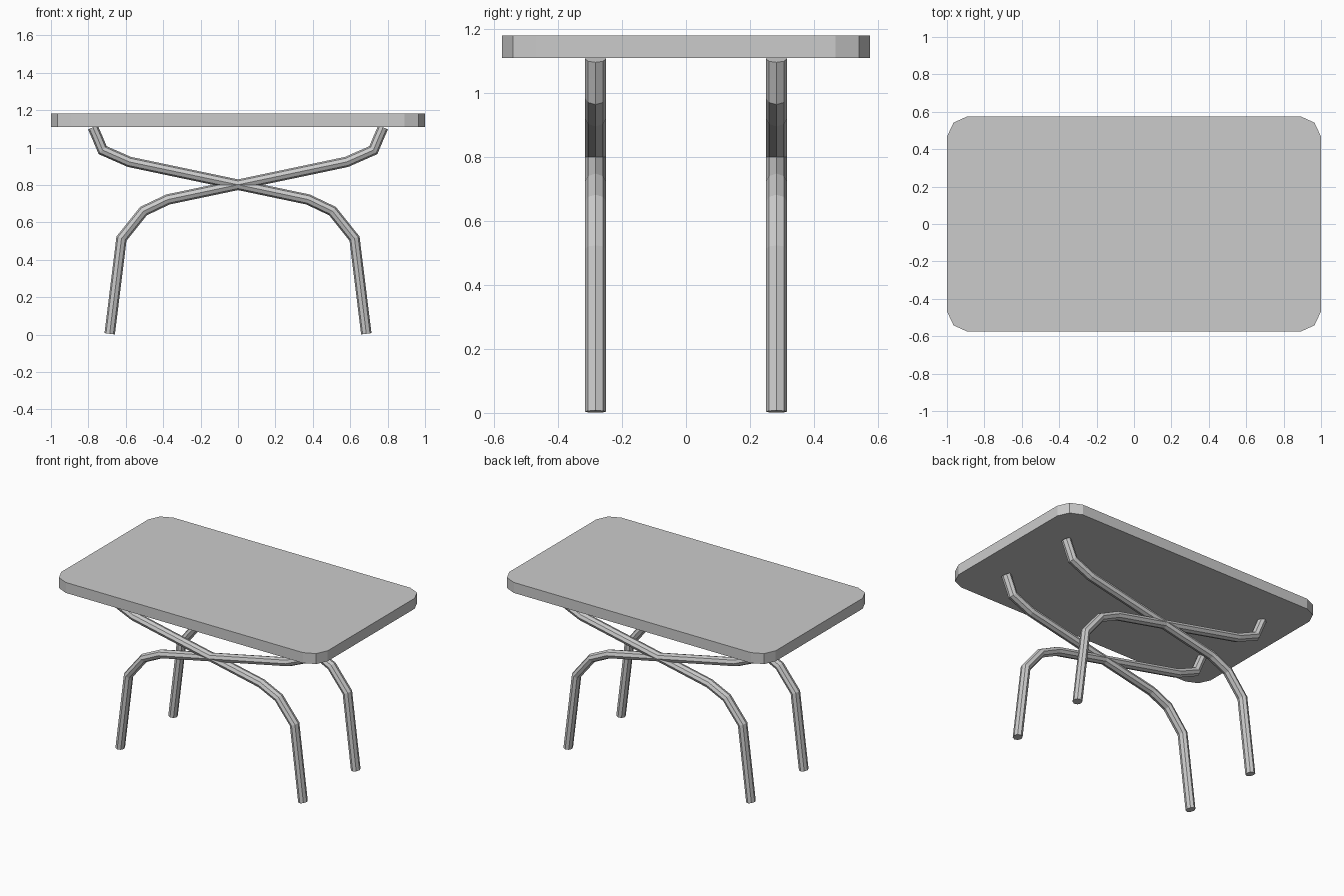
import bpy, bmesh, math
from mathutils import Vector

if "Cube" in bpy.data.objects:
    bpy.data.objects.remove(bpy.data.objects["Cube"])


def finish(name, bm):
    bmesh.ops.recalc_face_normals(bm, faces=bm.faces)
    mesh = bpy.data.meshes.new(name)
    bm.to_mesh(mesh)
    bm.free()
    obj = bpy.data.objects.new(name, mesh)
    bpy.context.collection.objects.link(obj)
    return obj


# Tabletop: slab with two-segment rounded corners
corner = [(1.0, 0.467), (0.965, 0.542), (0.89, 0.576)]
outline = []
for sx, sy in ((1, 1), (-1, 1), (-1, -1), (1, -1)):
    pts = [(sx * x, sy * y) for x, y in corner]
    outline += pts if sx * sy > 0 else pts[::-1]
bm = bmesh.new()
base = bm.faces.new([bm.verts.new((x, y, 1.11)) for x, y in outline])
top = bmesh.ops.extrude_face_region(bm, geom=[base], use_keep_orig=True)
bmesh.ops.translate(bm, vec=(0, 0, 0.071),
                    verts=[g for g in top["geom"] if isinstance(g, bmesh.types.BMVert)])
finish("tabletop", bm)

# Legs: bent eight-sided tubes swept along a path in the xz plane
PATH = [(-0.686, 0.004), (-0.623, 0.513), (-0.505, 0.660), (-0.375, 0.722),
        (0.581, 0.923), (0.724, 0.986), (0.752, 1.053), (0.776, 1.108)]
SIDES, HALF_WIDTH, HALF_DEPTH = 8, 0.028, 0.033


def leg(name, mirror, y):
    path = [Vector((mirror * x, z)) for x, z in PATH]
    dirs = [(b - a).normalized() for a, b in zip(path, path[1:])]
    bm = bmesh.new()
    rings = []
    for i, p in enumerate(path):
        before, after = dirs[max(i - 1, 0)], dirs[min(i, len(dirs) - 1)]
        t = (before + after).normalized()
        # widen the ring at each bend so the tube keeps its thickness
        n = Vector((-t.y, t.x)) * HALF_WIDTH / t.dot(after)
        ring = []
        for k in range(SIDES):
            a = math.tau * k / SIDES
            q = p + n * math.cos(a)
            ring.append(bm.verts.new((q.x, y + HALF_DEPTH * math.sin(a), q.y)))
        rings.append(ring)
    for r, s in zip(rings, rings[1:]):
        for k in range(SIDES):
            j = (k + 1) % SIDES
            bm.faces.new((r[k], r[j], s[j], s[k]))
    bm.faces.new(rings[0])
    bm.faces.new(rings[-1])
    return finish(name, bm)


# Two crossing legs at the front and two at the back
for end, y in (("front", -0.283), ("back", 0.283)):
    for side, mirror in (("left", 1), ("right", -1)):
        leg(f"{end}_{side}_leg", mirror, y)
